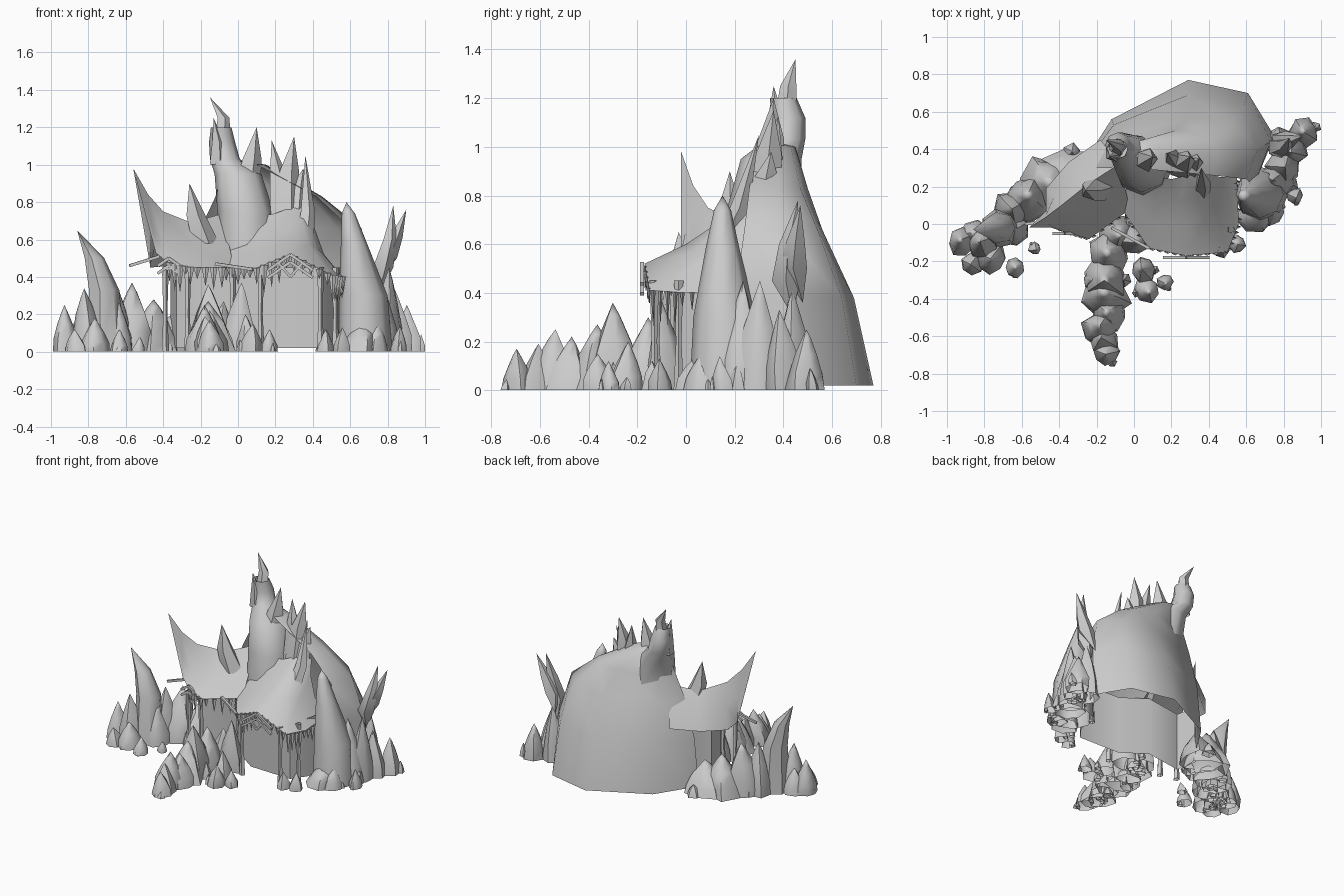
import bpy, bmesh, math, random
from mathutils import Vector

random.seed(4)
if "Cube" in bpy.data.objects:
    bpy.data.objects.remove(bpy.data.objects["Cube"], do_unlink=True)

stone = bpy.data.materials.new("stone_grey")
stone.use_nodes = True
grey = (0.6, 0.6, 0.6, 1)
stone.diffuse_color = grey
stone.node_tree.nodes["Principled BSDF"].inputs["Base Color"].default_value = grey


def finish(name, bm, angle=40):
    """Turn a bmesh into a shaded object."""
    bmesh.ops.remove_doubles(bm, verts=bm.verts, dist=0.0005)
    bmesh.ops.recalc_face_normals(bm, faces=bm.faces)
    mesh = bpy.data.meshes.new(name)
    bm.to_mesh(mesh)
    bm.free()
    mesh.materials.append(stone)
    obj = bpy.data.objects.new(name, mesh)
    bpy.context.collection.objects.link(obj)
    bpy.ops.object.select_all(action="DESELECT")
    obj.select_set(True)
    bpy.context.view_layer.objects.active = obj
    bpy.ops.object.shade_smooth_by_angle(angle=math.radians(angle))


def loft(bm, rows, closed=False):
    """Bridge rows of points with quads."""
    grid = [[bm.verts.new(point) for point in row] for row in rows]
    count = len(rows[0])
    for low, high in zip(grid, grid[1:]):
        for i in range(count if closed else count - 1):
            j = (i + 1) % count
            bm.faces.new((low[i], low[j], high[j], high[i]))
    return grid


def sheet(name, rows):
    bm = bmesh.new()
    loft(bm, rows)
    finish(name, bm, 50)


def add_spike(bm, path, radii, sides=5, flat=1.0):
    """Horizontal rings along a path, narrowing to the given radii."""
    rows = []
    for (x, y, z), radius in zip(path, radii):
        turns = [math.tau * i / sides for i in range(sides)]
        rows.append([(x + radius * math.cos(t), y + radius * flat * math.sin(t), z) for t in turns])
    loft(bm, rows, closed=True)


def spike(name, path, radii, sides=5):
    bm = bmesh.new()
    add_spike(bm, path, radii, sides)
    finish(name, bm, 50)


def beam(bm, start, end, radius):
    """Square bar between two points."""
    start, end = Vector(start), Vector(end)
    turn = (end - start).to_track_quat("Z", "Y")
    corners = [Vector((a * radius, b * radius, 0)) for a, b in ((1, 1), (-1, 1), (-1, -1), (1, -1))]
    ends = loft(bm, [[p + turn @ c for c in corners] for p in (start, end)], closed=True)
    for cap in ends:
        bm.faces.new(cap)


def add_rock(bm, x, y, radius, height, sides=7):
    """Pointed boulder, open below, with jittered corners."""
    lean_x, lean_y = (random.uniform(-0.3, 0.3) * radius for _ in range(2))
    start = random.random()
    reaches = [radius * random.uniform(0.95, 1.3) for _ in range(sides)]
    rows = []
    for level, width in ((0, 1.05), (0.28, 0.95), (0.58, 0.62), (0.85, 0.24), (1, 0)):
        row = []
        for i, reach in enumerate(reaches):
            turn = math.tau * (i + start) / sides
            reach *= width * random.uniform(0.92, 1.08)
            row.append((x + lean_x * level + reach * math.cos(turn),
                        y + lean_y * level + reach * math.sin(turn), height * level))
        rows.append(row)
    loft(bm, rows, closed=True)


def rock_cluster(name, rocks):
    bm = bmesh.new()
    for x, y, radius, height in rocks:
        add_rock(bm, x, y, radius, height)
        # small crystal at the foot of each boulder
        turn = random.uniform(0, math.tau)
        add_rock(bm, x + radius * math.cos(turn), y + radius * math.sin(turn),
                 radius * 0.35, height * random.uniform(0.2, 0.45), sides=5)
    finish(name, bm, 55)


# Large shell at the back, open below and in front, closed at the crest
mound = (
    (0.02, ((-.3, .28), (-.12, .56), (.29, .77), (.61, .7), (.75, .47), (.64, .2))),
    (0.38, ((-.28, .3), (-.11, .53), (.29, .69), (.59, .64), (.73, .44), (.64, .2))),
    (0.66, ((-.2, .3), (-.1, .46), (.28, .56), (.53, .54), (.66, .4), (.6, .24))),
    (0.83, ((-.12, .3), (-.08, .42), (.22, .5), (.38, .47), (.45, .38), (.42, .26))),
    (1.0, ((-.08, .34), (-.06, .42), (.05, .45), (.1, .43), (.15, .37), (.1, .29))),
    (1.02, ((.02, .36),) * 6),
)
sheet("back_mound", [[(x, y, z) for x, y in ring] for z, ring in mound])

# Right-hand hut roof, eave first
porch_roof = [
    [(-.08, .1, .45), (.08, -.13, .44), (.28, -.17, .52), (.5, -.15, .41), (.56, 0, .4), (.55, .25, .41)],
    [(-.05, .17, .52), (.1, .0, .53), (.28, 0, .6), (.38, .03, .57), (.43, .1, .55), (.46, .25, .52)],
    [(-.02, .24, .6), (.12, .14, .61), (.24, .12, .65), (.34, .15, .7), (.37, .2, .73), (.41, .27, .66)],
    [(0, .3, .72), (.1, .26, .72), (.2, .24, .74), (.28, .26, .77), (.33, .28, .78), (.38, .32, .76)],
]
sheet("porch_roof", porch_roof)

# Sweeping wing roof ending in a raised tip
wing_roof = [
    [(-.02, .08, .45), (-.05, .2, .58), (-.08, .32, .74), (-.14, .4, .62), (-.18, .45, .48)],
    [(-.24, -.08, .45), (-.24, .06, .55), (-.25, .21, .69), (-.3, .28, .58), (-.35, .33, .46)],
    [(-.38, -.04, .48), (-.4, .02, .59), (-.4, .09, .75), (-.43, .14, .61), (-.47, .19, .45)],
    [(-.44, -.02, .53), (-.46, 0, .66), (-.48, .03, .84), (-.47, .05, .66), (-.47, .07, .46)],
    [(-.56, -.02, .98)] * 5,
]
sheet("wing_roof", wing_roof)

# Hut walls under the roofs
wall_path = ((-.36, .22), (-.33, .06), (-.05, .1), (.12, -.02), (.45, -.03), (.52, .07), (.56, .25))
sheet("hut_walls", [[(x, y, z) for x, y in wall_path] for z in (0.02, 0.45)])

# Leaning tower and its crown of thorns
spike("tower", [(.05, .31, .53), (.04, .32, .75), (0, .35, .95), (-.07, .41, 1.03), (-.085, .42, 1.12),
                (-.09, .4, 1.2)], (.16, .15, .125, .08, .07, .055), sides=8)
thorns = {
    "tower_tip": ([(-.09, .41, 1.1), (-.08, .42, 1.25), (-.15, .45, 1.36)], .05),
    "tower_side_thorn": ([(-.11, .38, 1.0), (-.11, .37, 1.12), (-.13, .36, 1.25)], .05),
    "tower_front_thorn": ([(.04, .33, .85), (.07, .35, 1.03), (.1, .36, 1.2)], .08),
    "crown_thorn_inner": ([(.23, .32, .7), (.21, .35, .95), (.18, .38, 1.13)], .07),
    "crown_thorn_middle": ([(.26, .31, .7), (.27, .34, .97), (.3, .36, 1.15)], .08),
    "crown_thorn_outer": ([(.3, .3, .7), (.32, .33, .88), (.35, .35, .98)], .07),
    "roof_blade": ([(.34, .1, .5), (.37, .22, .75), (.36, .3, 1.05)], .06),
    "wing_ridge_thorn": ([(-.18, .2, .58), (-.23, .18, .73), (-.26, .18, .9)], .08),
}
for name, (path, radius) in thorns.items():
    spike(name, path, (radius, radius * 0.7, 0))

# Forked horns on the right, pointed at both ends
for name, path in (
        ("right_horn_outer", [(.74, .48, .36), (.79, .44, .5), (.84, .45, .61), (.9, .47, .76)]),
        ("right_horn_inner", [(.75, .44, .3), (.77, .41, .45), (.81, .42, .6), (.83, .46, .78)])):
    spike(name, path, (0, .06, .04, 0))

# Tall standing rocks on either side
spike("right_tall_rock", [(.68, .16, 0), (.67, .16, .3), (.62, .15, .58), (.59, .15, .74), (.58, .15, .8)],
      (.145, .13, .07, .035, 0), sides=8)
spike("left_horn_rock", [(-.71, -.02, 0), (-.72, -.02, .33), (-.77, -.02, .5), (-.86, -.03, .65)],
      (.11, .085, .055, 0), sides=7)

# Eave tips, posts, gable trims and hanging fringe
bm = bmesh.new()
for tip, root in (((-.58, 0, .46), (-.42, .02, .51)), ((-.12, -.02, .47), (.08, -.13, .44))):
    beam(bm, root, tip, 0.008)
for x, y in ((-.39, -.02), (-.27, -.05), (-.03, .05), (.12, -.12), (.44, -.13), (.52, -.03), (.54, .2)):
    add_spike(bm, [(x, y, 0), (x, y, .2), (x, y, .45)], (.022, .012, .02))
for x, y, z, reach in ((.28, -.18, .52, .12), (-.37, -.05, .5, .06)):
    for side in (-1, 1):
        for drop in (0, 0.04):
            beam(bm, (x, y, z - drop), (x + side * reach, y, z - drop - reach * 0.7), 0.008)
        beam(bm, (x + side * reach * 0.5, y, z - 0.05), (x, y, z - reach), 0.007)
wing_eave = [row[0] for row in wing_roof[:3]]
for eave in (porch_roof[0], wing_eave):
    for start, end in zip(eave, eave[1:]):
        for step in range(5):
            x, y, z = Vector(start).lerp(Vector(end), (step + 0.5) / 5)
            length = random.uniform(0.04, 0.16)
            add_spike(bm, [(x, y, z), (x, y, z - length * 0.4), (x, y, z - length)],
                      (0.02, 0.012, 0), sides=4, flat=0.5)
finish("eave_trim", bm)

# Boulder clusters: position, radius and height of each
rock_cluster("left_rocks", (
    (-.92, -.1, .065, .25), (-.86, -.06, .07, .18), (-.8, -.1, .08, .34), (-.76, -.19, .07, .18),
    (-.86, -.21, .05, .12), (-.64, -.23, .045, .12), (-.53, -.13, .03, .08), (-.65, -.04, .08, .28),
    (-.66, .08, .09, .37), (-.57, .13, .11, .37), (-.47, .21, .13, .28), (-.36, .27, .12, .22)))
rock_cluster("right_rocks", (
    (.91, .49, .07, .25), (.85, .4, .07, .33), (.78, .44, .07, .42), (.8, .3, .08, .45),
    (.75, .22, .09, .45), (.86, .15, .04, .14), (.65, .05, .08, .17), (.55, -.11, .04, .13),
    (.47, -.13, .04, .12), (.74, .06, .06, .16)))
rock_cluster("front_spur", (
    (-.15, -.69, .06, .17), (-.16, -.62, .07, .19), (-.18, -.56, .08, .25), (-.13, -.48, .08, .22),
    (-.15, -.39, .1, .27), (-.15, -.29, .1, .36), (-.13, -.17, .1, .3), (-.1, -.05, .09, .27),
    (-.21, -.3, .05, .2), (0, -.08, .08, .37), (.05, -.24, .06, .2), (.07, -.35, .06, .15),
    (.17, -.31, .04, .12)))
